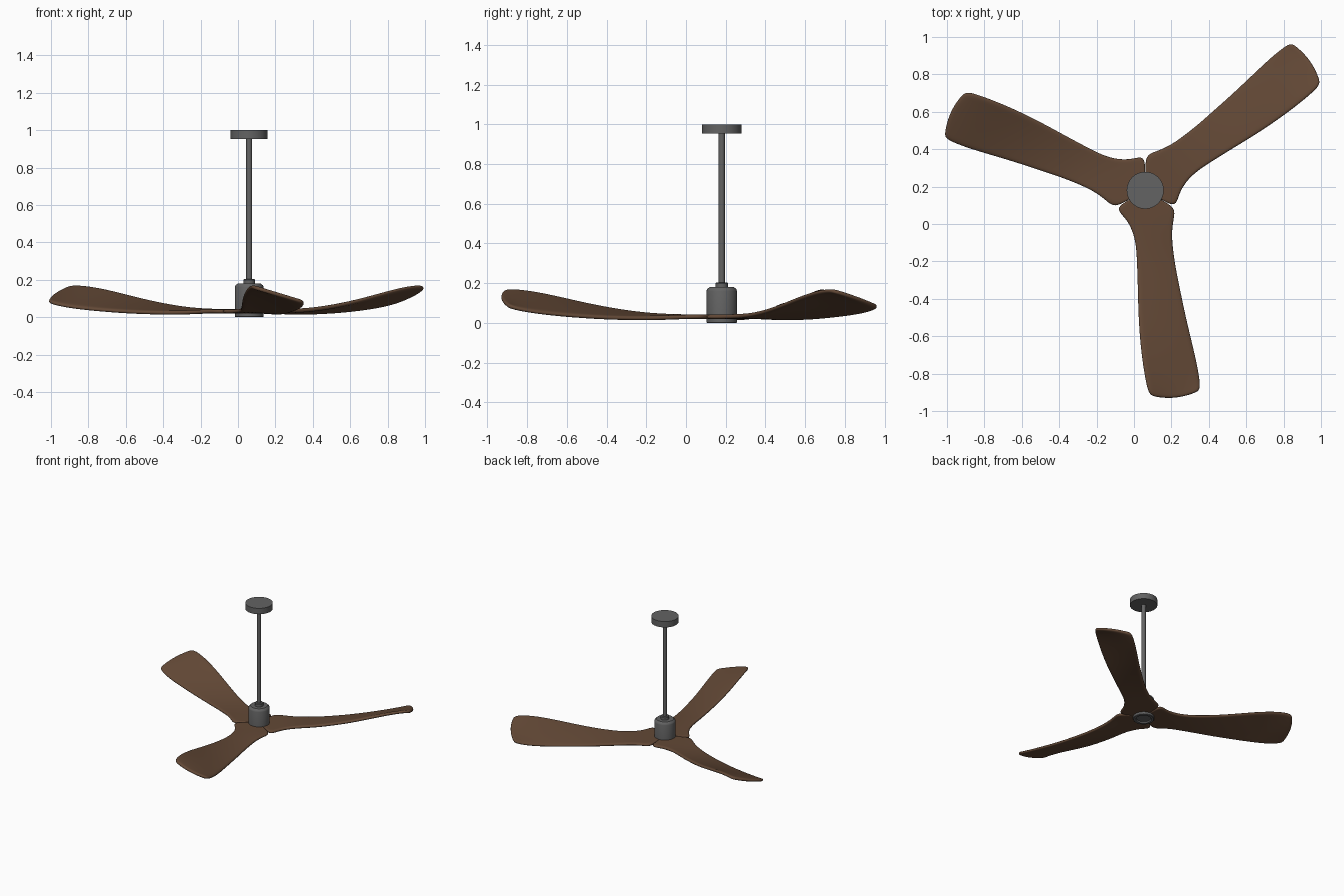
import bpy, bmesh, math
from mathutils import Matrix, Vector

if "Cube" in bpy.data.objects:
    bpy.data.objects.remove(bpy.data.objects["Cube"])

HUB = Vector((0.06, 0.18, 0.0))


def material(name, rgb):
    m = bpy.data.materials.new(name)
    m.diffuse_color = (*rgb, 1)
    m.use_nodes = True
    m.node_tree.nodes["Principled BSDF"].inputs["Base Color"].default_value = m.diffuse_color
    return m


WOOD = material("walnut_brown", (0.125, 0.066, 0.037))
METAL = material("dark_grey_metal", (0.125, 0.125, 0.125))


def finish(name, bm, mat):
    me = bpy.data.meshes.new(name)
    bmesh.ops.recalc_face_normals(bm, faces=bm.faces)
    bm.to_mesh(me)
    bm.free()
    ob = bpy.data.objects.new(name, me)
    bpy.context.collection.objects.link(ob)
    me.materials.append(mat)
    ob.location = HUB
    return ob


def smooth(ob, angle=35):
    bpy.ops.object.select_all(action='DESELECT')
    ob.select_set(True)
    bpy.context.view_layer.objects.active = ob
    bpy.ops.object.shade_smooth_by_angle(angle=math.radians(angle))


def lathe(name, profile, mat, n=64):
    """Revolve an (r, z) profile about the hub axis."""
    bm = bmesh.new()
    vs = [bm.verts.new((r, 0, z)) for r, z in profile]
    es = [bm.edges.new(p) for p in zip(vs, vs[1:])]
    bmesh.ops.spin(bm, geom=vs + es, axis=(0, 0, 1), cent=(0, 0, 0),
                   angle=2 * math.pi, steps=n)
    bmesh.ops.remove_doubles(bm, verts=bm.verts, dist=1e-5)
    ob = finish(name, bm, mat)
    smooth(ob)
    return ob


# Blade stations: left edge (dist, side, z), right edge (dist, side, z), bow
ROWS = [
    (0.048, -0.083, .031, 0.048, 0.083, .031, 0),
    (0.095, -0.165, .031, 0.095, 0.165, .031, 0),
    (0.145, -0.108, .031, 0.150, 0.153, .031, 0),
    (0.21, -0.070, .033, 0.22, 0.143, .029, 0),
    (0.29, -0.049, .036, 0.29, 0.146, .025, 0),
    (0.40, -0.044, .044, 0.40, 0.160, .022, 0),
    (0.54, -0.040, .065, 0.54, 0.189, .023, 0),
    (0.68, -0.037, .093, 0.68, 0.218, .029, 0),
    (0.82, -0.027, .127, 0.82, 0.252, .039, 0),
    (0.94, -0.012, .153, 0.94, 0.280, .052, 0.005),
    (1.03, 0.004, .164, 1.01, 0.291, .065, 0.015),
    (1.07, 0.014, .164, 1.045, 0.294, .074, 0.027),
    (1.098, 0.030, .157, 1.073, 0.288, .084, 0.024),
]
COLS = 8

# One-piece three-blade rotor
bm = bmesh.new()
for k in range(3):
    rot = Matrix.Rotation(math.radians(120 * k), 4, 'Z')
    centre = bm.verts.new((0, 0, .031))
    grid = []
    for uL, vL, zL, uR, vR, zR, bow in ROWS:
        row = []
        for j in range(COLS + 1):
            t = j / COLS
            u = uL + (uR - uL) * t + bow * (1 - (2 * t - 1) ** 2)
            p = Vector((vL + (vR - vL) * t, -u, zL + (zR - zL) * t))
            row.append(bm.verts.new(rot @ p))
        grid.append(row)
    for j in range(COLS):
        bm.faces.new((centre, grid[0][j], grid[0][j + 1]))
    for a, b in zip(grid, grid[1:]):
        for j in range(COLS):
            bm.faces.new((a[j], b[j], b[j + 1], a[j + 1]))
bmesh.ops.remove_doubles(bm, verts=bm.verts, dist=1e-4)
rotor = finish("fan_blades", bm, WOOD)
sol = rotor.modifiers.new("thickness", 'SOLIDIFY')
sol.thickness = 0.022
sol.offset = 0
sub = rotor.modifiers.new("rounding", 'SUBSURF')
sub.levels = sub.render_levels = 2
for p in rotor.data.polygons:
    p.use_smooth = True

# Metal parts
lathe("motor_housing", [(0, .03), (.077, .03), (.077, .160), (.074, .169),
                        (.062, .180), (0, .180)], METAL)
lathe("bottom_cap", [(0, .010), (.052, .010), (.056, 0), (.073, 0), (.076, .003),
                     (.076, .03), (0, .03)], METAL)
lathe("rod_collar", [(0, .175), (.031, .175), (.031, .199), (.027, .204), (0, .204)], METAL, 48)
lathe("down_rod", [(0, .19), (.016, .19), (.016, .96), (0, .96)], METAL, 32)
lathe("ceiling_canopy", [(0, .953), (.099, .953), (.099, 1.0), (0, 1.0)], METAL)
